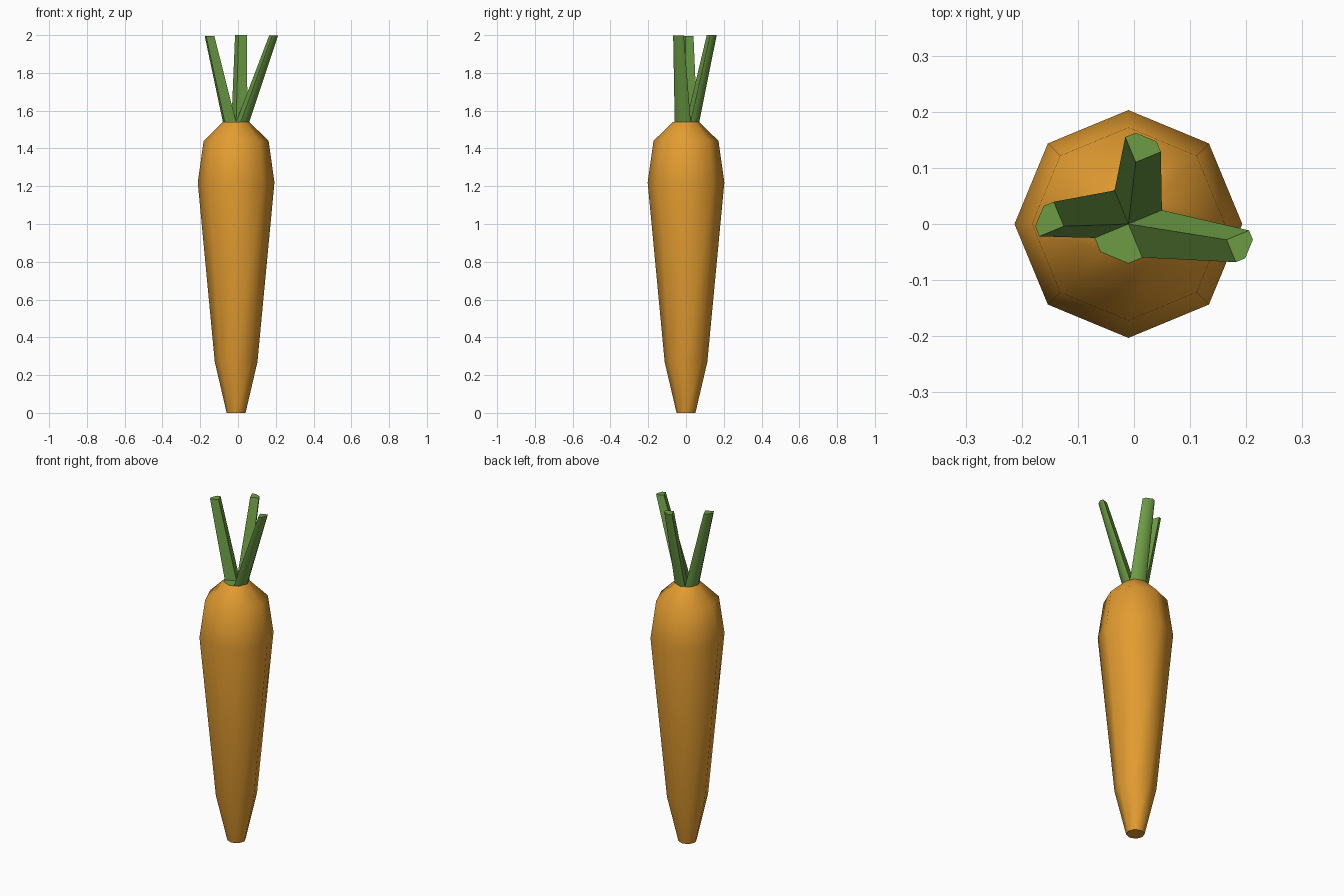
import bpy, math
from math import cos, sin, radians

if "Cube" in bpy.data.objects:
    bpy.data.objects.remove(bpy.data.objects["Cube"])

CX = -0.01   # root axis sits slightly left of centre
TOP = 1.54


def material(name, rgb):
    m = bpy.data.materials.new(name)
    m.diffuse_color = (*rgb, 1)
    m.use_nodes = True
    m.node_tree.nodes["Principled BSDF"].inputs["Base Color"].default_value = m.diffuse_color
    return m


orange = material("orange", (0.76, 0.33, 0.03))
green = material("leaf green", (0.15, 0.33, 0.058))


def build(name, verts, faces, mat):
    me = bpy.data.meshes.new(name)
    me.from_pydata(verts, [], faces)
    me.materials.append(mat)
    me.polygons.foreach_set("use_smooth", [True] * len(me.polygons))
    me.set_sharp_from_angle(angle=radians(50))
    ob = bpy.data.objects.new(name, me)
    bpy.context.collection.objects.link(ob)


# root: eight-sided lathe from (radius, height) rings
profile = [(0.05, 0), (0.113, 0.27), (0.203, 1.22), (0.172, 1.44), (0.07, TOP)]
verts = [(CX + r * cos(i * math.pi / 4), r * sin(i * math.pi / 4), z)
         for r, z in profile for i in range(8)]
faces = [(k * 8 + i, k * 8 + (i + 1) % 8, k * 8 + 8 + (i + 1) % 8, k * 8 + 8 + i)
         for k in range(len(profile) - 1) for i in range(8)]
faces.append(tuple(range(7, -1, -1)))
build("carrot_root", verts, faces, orange)


# quarter of the crown octagon: axis point, edge middle, two corners, edge middle
def sector(mid_angle):
    r_mid = 0.07 * cos(math.pi / 8)
    polar = [(r_mid, -45), (0.07, -22.5), (0.07, 22.5), (r_mid, 45)]
    return [(0, 0)] + [(r * cos(radians(mid_angle + a)), r * sin(radians(mid_angle + a)))
                       for r, a in polar]


# stalks: each crown quarter drawn up to a smaller, shifted tip
stalks = [("stalk_left", 157.5, (-0.125, -0.004), 0.73, 1.995),
          ("stalk_back", 67.5, (0.003, 0.11), 0.75, 2.0),
          ("stalk_right", 337.5, (0.165, -0.028), 0.67, 1.998)]
for name, ang, (tx, ty), s, tz in stalks:
    sec = sector(ang)
    verts = [(CX + x, y, TOP) for x, y in sec] + [(tx + s * x, ty + s * y, tz) for x, y in sec]
    faces = [(i, (i + 1) % 5, 5 + (i + 1) % 5, 5 + i) for i in range(5)]
    faces.append((5, 6, 7, 8, 9))
    build(name, verts, faces, green)

# flat crown quarter at the front without a stalk
build("crown_patch", [(CX + x, y, TOP) for x, y in sector(247.5)], [(0, 1, 2, 3, 4)], green)
